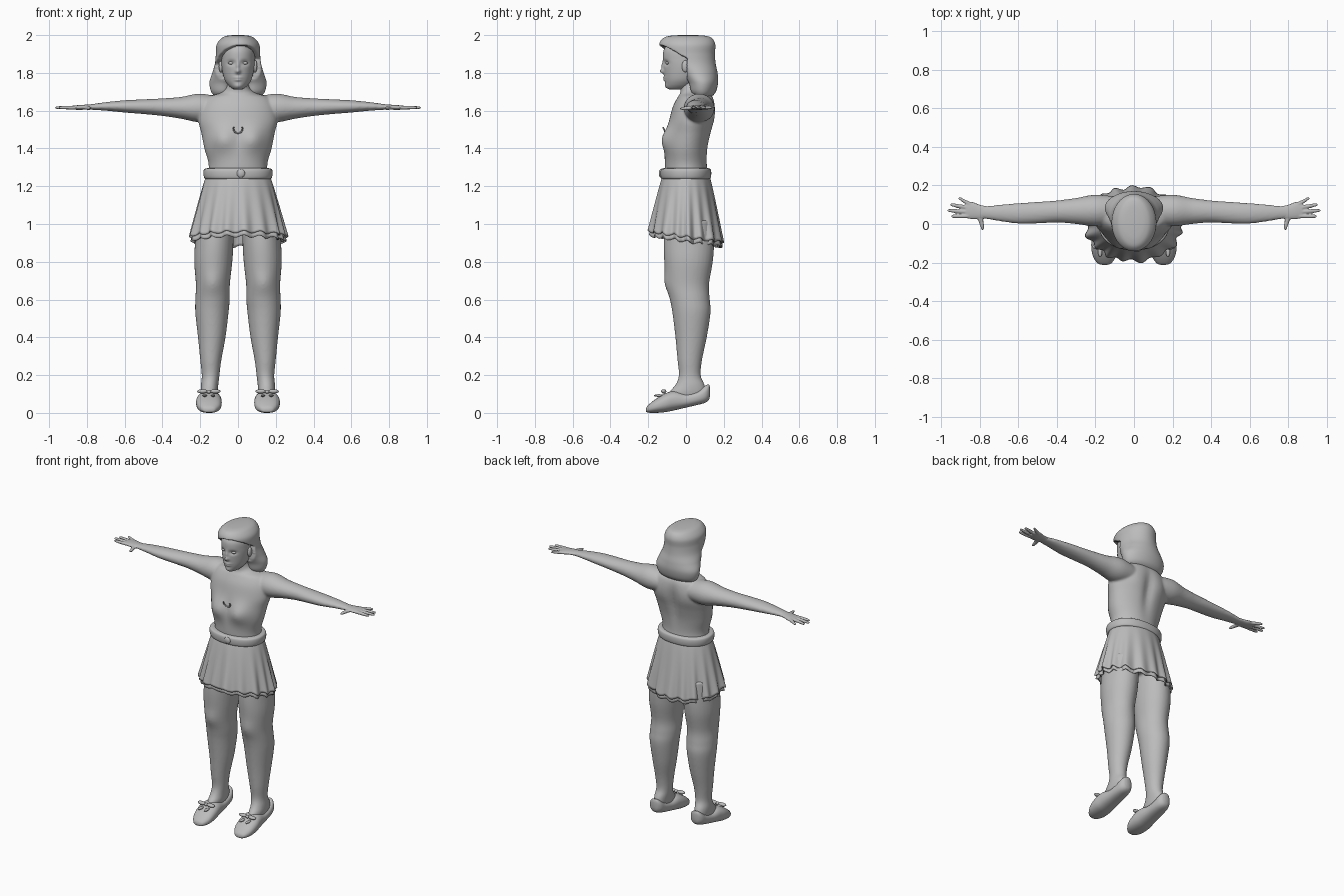
import bpy, bmesh
from math import sin, cos, pi, exp
from mathutils import Vector, Matrix

old = bpy.data.objects.get("Cube")
if old:
    bpy.data.objects.remove(old)

grey = bpy.data.materials.new("plain grey")
grey.use_nodes = True
grey.diffuse_color = (0.5, 0.5, 0.5, 1)
grey.node_tree.nodes["Principled BSDF"].inputs["Base Color"].default_value = (0.5, 0.5, 0.5, 1)

# Axis orders: which way a loft runs
def along_x(t, u, v): return Vector((t, u, v))
def along_y(t, u, v): return Vector((u, t, v))
def along_z(t, u, v): return Vector((u, v, t))


def refine(rows, steps):
    """Smooth curve through rows of numbers (Catmull-Rom)."""
    out = []
    for i in range(len(rows) - 1):
        a, b, c, d = (rows[max(i - 1, 0)], rows[i], rows[i + 1], rows[min(i + 2, len(rows) - 1)])
        for k in range(steps):
            t = k / steps
            out.append([q + t / 2 * (r - p + t * (2*p - 5*q + 4*r - s + t * (3*(q - r) + s - p)))
                        for p, q, r, s in zip(a, b, c, d)])
    return out + [list(rows[-1])]


def loft(bm, rows, place, n=32, steps=5, side=1, power=1.0):
    """Rows are (position, low u, high u, low v, high v) of round sections."""
    rings = []
    for t, u0, u1, v0, v1 in refine(rows, steps):
        ring = []
        for k in range(n):
            c, s = cos(2 * pi * k / n), sin(2 * pi * k / n)
            c = abs(c) ** power * (1 if c > 0 else -1)
            s = abs(s) ** power * (1 if s > 0 else -1)
            p = place(t, (u0 + u1) / 2 + c * (u1 - u0) / 2, (v0 + v1) / 2 + s * (v1 - v0) / 2)
            p.x *= side
            ring.append(bm.verts.new(p))
        rings.append(ring)
    for a, b in zip(rings, rings[1:]):
        for k in range(n):
            bm.faces.new((a[k], a[(k + 1) % n], b[(k + 1) % n], b[k]))
    bm.faces.new(rings[0])
    bm.faces.new(rings[-1])


def sym(rows):
    """(z, half width, front, back) to full section rows."""
    return [(z, -w, w, f, b) for z, w, f, b in rows]


def ball(bm, centre, size):
    bmesh.ops.create_uvsphere(bm, u_segments=24, v_segments=16, radius=1,
                              matrix=Matrix.Translation(centre) @ Matrix.Diagonal((*size, 1)))


def bump(bm, centre, radii, depth):
    """Push the surface in y with a soft round falloff, on both sides."""
    for v in bm.verts:
        d = sum(((a - b) / r) ** 2 for a, b, r in zip((abs(v.co.x), v.co.y, v.co.z), centre, radii))
        v.co.y += depth * exp(-d)


def finish(name, bm, voxel=0, smooth=0, mirror=False):
    bmesh.ops.recalc_face_normals(bm, faces=bm.faces)
    mesh = bpy.data.meshes.new(name)
    bm.to_mesh(mesh)
    bm.free()
    mesh.materials.append(grey)
    for p in mesh.polygons:
        p.use_smooth = True
    ob = bpy.data.objects.new(name, mesh)
    bpy.context.scene.collection.objects.link(ob)
    if voxel:
        m = ob.modifiers.new("fuse", 'REMESH')
        m.mode, m.voxel_size, m.use_smooth_shade = 'VOXEL', voxel, True
    if smooth:
        m = ob.modifiers.new("soften", 'SMOOTH')
        m.factor, m.iterations = 0.5, smooth
    if mirror:
        ob.modifiers.new("mirror", 'MIRROR')
    return ob


# Body: torso, neck, arms and legs fused into one skin
body = bmesh.new()
loft(body, sym([(.97, .19, -.11, .13), (1.1, .18, -.11, .13), (1.25, .16, -.11, .118),
                (1.32, .156, -.112, .112), (1.4, .178, -.11, .118), (1.48, .194, -.1, .135),
                (1.55, .21, -.088, .15), (1.62, .2, -.07, .155), (1.67, .165, -.045, .145),
                (1.695, .09, -.03, .12), (1.73, .058, -.032, .09), (1.8, .055, -.03, .09)]),
     along_z, n=64, steps=8)
bump(body, (.085, -.11, 1.45), (.07, .09, .065), -.035)
bump(body, (0, .15, 1.5), (.035, .06, .14), -.018)
bump(body, (.1, .15, 1.57), (.06, .06, .07), .008)
for s in (1, -1):
    loft(body, [(.08, .0, .14, 1.55, 1.67), (.2, -.012, .152, 1.538, 1.69), (.3, .0, .135, 1.557, 1.673),
                (.4, .008, .122, 1.572, 1.665), (.5, .003, .115, 1.582, 1.66), (.6, .002, .108, 1.59, 1.655),
                (.7, .015, .1, 1.6, 1.645), (.78, .028, .092, 1.605, 1.634), (.82, .03, .1, 1.61, 1.63)],
         along_x, side=s)
    loft(body, [(1.02, .02, .22, -.11, .14), (.9, .024, .228, -.118, .148), (.8, .03, .232, -.115, .142),
                (.68, .043, .223, -.103, .122), (.6, .044, .226, -.085, .126), (.53, .05, .226, -.072, .13),
                (.4, .066, .212, -.056, .11), (.28, .088, .2, -.045, .085), (.2, .098, .192, -.038, .078),
                (.15, .104, .196, -.055, .098), (.11, .108, .196, -.088, .106), (.08, .115, .19, -.08, .09)],
         along_z, side=s)
bump(body, (.135, -.1, .69), (.05, .05, .05), -.01)
finish("body", body, voxel=.007, smooth=6)

# Hands: palm, four fingers and thumb
hand = bmesh.new()
loft(hand, [(.76, .03, .092, 1.606, 1.634), (.8, .025, .1, 1.606, 1.632),
            (.84, .025, .115, 1.604, 1.63), (.875, .03, .115, 1.606, 1.626)], along_x, n=24)
for x0, y0, x1, y1 in ((.85, .104, .912, .132), (.86, .085, .955, .1),
                       (.86, .063, .968, .07), (.86, .041, .95, .04)):
    r = .0105
    loft(hand, [(x0, y0 - r, y0 + r, 1.606, 1.627),
                ((x0 + x1) / 2, (y0 + y1) / 2 - r, (y0 + y1) / 2 + r, 1.607, 1.626),
                (x1 - .008, y1 - .008, y1 + .008, 1.609, 1.623),
                (x1, y1 - .003, y1 + .003, 1.613, 1.619)], along_x, n=12)
loft(hand, [(.06, .785, .83, 1.606, 1.628), (.02, .782, .81, 1.604, 1.625),
            (-.015, .778, .797, 1.603, 1.62), (-.032, .783, .79, 1.608, 1.614)], along_y, n=12)
finish("hands", hand, voxel=.004, smooth=3, mirror=True)

# Head with a shaped face
head = bmesh.new()
loft(head, sym([(1.712, .02, -.085, -.01), (1.72, .036, -.1, .02), (1.74, .056, -.108, .05),
                (1.77, .073, -.113, .08), (1.82, .085, -.118, .11), (1.87, .089, -.122, .12),
                (1.92, .086, -.118, .12), (1.96, .06, -.09, .1), (1.975, .03, -.05, .05)]),
     along_z, n=128, steps=10)
for centre, radii, depth in (((.036, -.11, 1.853), (.022, .05, .014), .012),
                             ((0, -.12, 1.808), (.013, .05, .012), -.02),
                             ((0, -.12, 1.835), (.009, .05, .022), -.01),
                             ((0, -.11, 1.775), (.022, .05, .007), -.007),
                             ((0, -.11, 1.762), (.018, .05, .006), -.007),
                             ((0, -.1, 1.73), (.022, .05, .013), -.006)):
    bump(head, centre, radii, depth)
finish("head", head)

eyes = bmesh.new()
ball(eyes, (.036, -.098, 1.852), (.016, .01, .008))
finish("eyes", eyes, mirror=True)
ears = bmesh.new()
ball(ears, (.09, -.004, 1.835), (.012, .018, .032))
finish("ears", ears, mirror=True)

# Hair: full silhouette, with the face opening pressed inward
hair = bmesh.new()
loft(hair, sym([(1.666, .06, .07, .11), (1.674, .115, .035, .135), (1.7, .142, .01, .158),
                (1.75, .151, -.005, .17), (1.8, .136, -.045, .167), (1.85, .122, -.1, .157),
                (1.9, .117, -.132, .153), (1.95, .113, -.142, .155), (1.983, .088, -.122, .138),
                (1.996, .06, -.085, .105), (2.0, .025, -.03, .05)]), along_z, n=128, steps=10)
for v in hair.verts:
    edge = .0 - max(0, v.co.z - 1.86 - .12 * v.co.x) * 1.7
    if v.co.z < 1.95 and v.co.y < edge:
        v.co.x *= .68
        v.co.y = .03 + (v.co.y - .03) * .68
    elif v.co.z < 1.78 and v.co.y < .06:
        # hollow between the side locks
        v.co.y += .07 * exp(-(v.co.x / .05) ** 2)
finish("hair", hair, smooth=3)

# Belt with a soft tied front
belt = bmesh.new()
loft(belt, sym([(1.238, .165, -.12, .12), (1.243, .178, -.132, .13), (1.268, .183, -.136, .134),
                (1.29, .179, -.132, .13), (1.296, .16, -.115, .115)]), along_z, n=64, steps=4, power=.9)
ball(belt, (.015, -.134, 1.268), (.022, .01, .022))
finish("belt", belt)


# Skirt: two flared layers with pleats growing to a wavy hem
def skirt(name, scale, drop):
    bm = bmesh.new()
    n, rows = 192, 24
    rings = []
    for i in range(rows + 1):
        t = i / rows
        ring = []
        for k in range(n):
            a = 2 * pi * k / n
            fold = sin(17 * a + .9 * sin(3 * a)) + .45 * sin(9 * a + 1.3)
            flare = t ** .85
            grow = 1 + .042 * fold * t ** 1.3
            hem = .92 + drop + .028 * -sin(a) + .007 * sin(17 * a + 1)
            x = (.168 + .085 * flare) * grow * scale * cos(a)
            y = (.124 + .07 * flare) * grow * scale * sin(a)
            ring.append(bm.verts.new((x, y, 1.255 + (hem - 1.255) * t)))
        rings.append(ring)
    for a, b in zip(rings, rings[1:]):
        for k in range(n):
            bm.faces.new((a[k], a[(k + 1) % n], b[(k + 1) % n], b[k]))
    ob = finish(name, bm)
    ob.modifiers.new("cloth", 'SOLIDIFY').thickness = .006


skirt("skirt", 1, .012)
skirt("underskirt", .965, -.012)

# Slip-on shoes with raised heels
shoe = bmesh.new()
loft(shoe, [(-.212, .14, .165, .008, .022), (-.203, .117, .19, .002, .038), (-.165, .092, .214, .0, .07),
            (-.11, .086, .222, .004, .103), (-.06, .09, .216, .014, .116), (0, .098, .207, .028, .105),
            (.06, .102, .202, .042, .118), (.1, .108, .196, .053, .143), (.12, .122, .182, .068, .15),
            (.127, .14, .164, .09, .135)], along_y, n=48, steps=6, power=.85)
finish("shoes", shoe, mirror=True)

# Bows on the shoes
bow = bmesh.new()
ball(bow, (.154, -.118, .112), (.012, .012, .01))
for s in (1, -1):
    for dx, dy, dz, size in ((.034, 0, .006, (.028, .014, .011)), (.022, -.026, -.016, (.011, .026, .007))):
        ball(bow, (.154 + s * dx, -.118 + dy, .108 + dz), size)
finish("shoe_bows", bow, mirror=True)

# Pendant: small open ring on the chest
curve = bpy.data.curves.new("pendant", 'CURVE')
curve.dimensions, curve.bevel_depth = '3D', .004
line = curve.splines.new('POLY')
line.points.add(16)
for k, p in enumerate(line.points):
    a = pi * (.9 + 1.2 * k / 16)
    p.co = (.024 * cos(a), -.118 - .01 * sin(-a) * -1, 1.505 + .024 * sin(a), 1)
curve.materials.append(grey)
bpy.context.scene.collection.objects.link(bpy.data.objects.new("pendant", curve))
